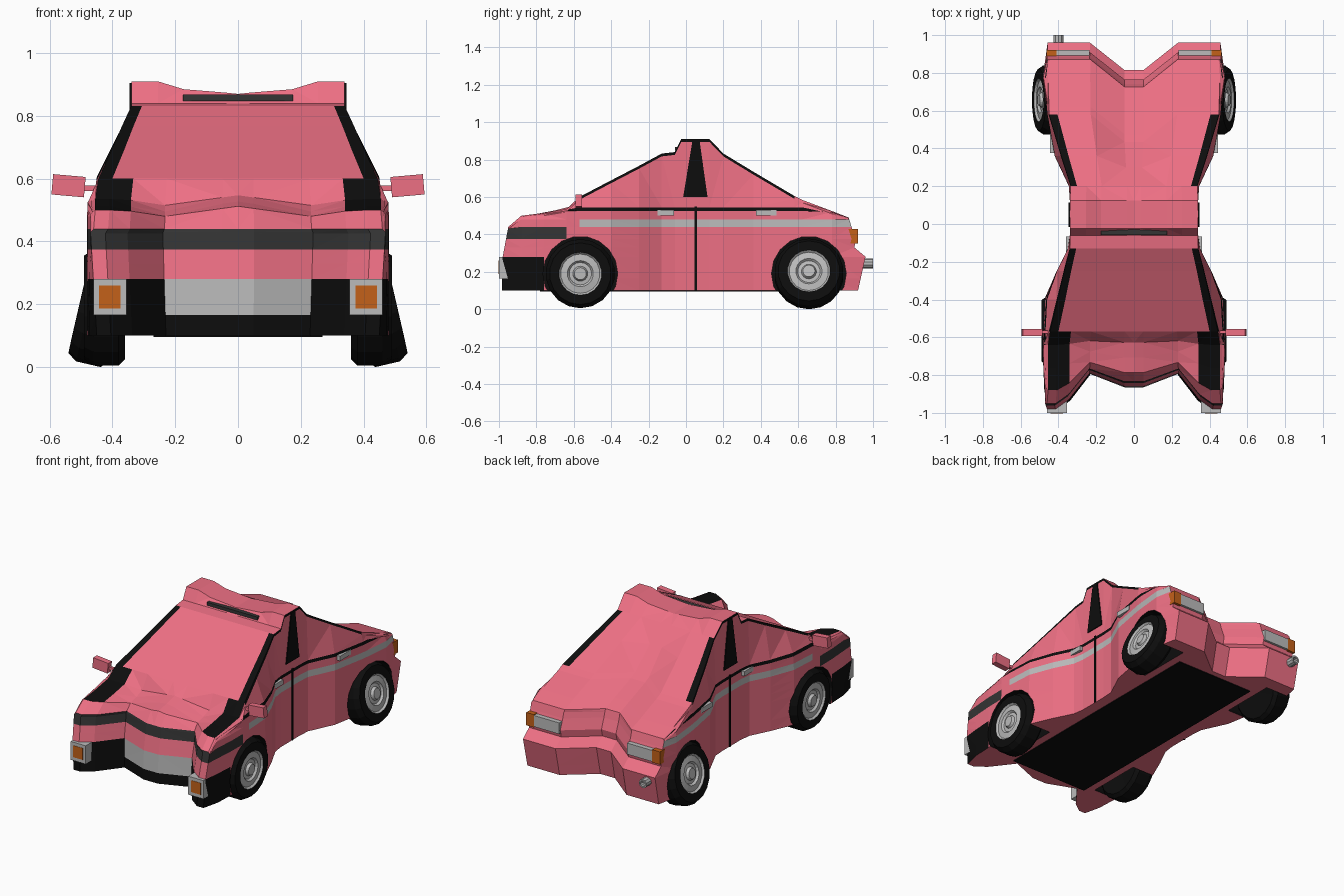
import bpy, bmesh, math
from mathutils import Matrix, Vector

if "Cube" in bpy.data.objects:
    bpy.data.objects.remove(bpy.data.objects["Cube"])

def mat(name, c):
    m = bpy.data.materials.new(name)
    m.diffuse_color = (*c, 1)
    m.use_nodes = True
    m.node_tree.nodes["Principled BSDF"].inputs["Base Color"].default_value = m.diffuse_color
    return m

RED, BLACK, DARK, GREY, ORANGE = range(5)
MATS = [mat("paint", (0.85, 0.16, 0.23)), mat("black", (0.004, 0.004, 0.004)),
        mat("dark trim", (0.035, 0.035, 0.035)), mat("silver", (0.5, 0.5, 0.5)),
        mat("amber", (0.55, 0.12, 0.01))]

def finish(bm, name, mats):
    bmesh.ops.recalc_face_normals(bm, faces=bm.faces)
    me = bpy.data.meshes.new(name)
    bm.to_mesh(me)
    bm.free()
    for m in mats:
        me.materials.append(m)
    ob = bpy.data.objects.new(name, me)
    bpy.context.collection.objects.link(ob)
    return ob

def box(name, lo, hi, m, rot=None):
    bm = bmesh.new()
    bmesh.ops.create_cube(bm, size=1)
    lo, hi = Vector(lo), Vector(hi)
    M = Matrix.Translation((lo + hi) / 2) @ (rot or Matrix()) @ Matrix.Diagonal((*(hi - lo), 1))
    bm.transform(M)
    return finish(bm, name, [MATS[m]])

def interp(t, pts):
    if t <= pts[0][0]:
        return pts[0][1]
    for (a, u), (b, v) in zip(pts, pts[1:]):
        if t <= b:
            return u + (v - u) * (t - a) / (b - a)
    return pts[-1][1]

# Body stations: y, top height, half widths at sill, belt and top
ST = [(-.98, .44, .45, .47, .46), (-.88, .50, .475, .47, .455), (-.76, .515, .48, .48, .455),
      (-.64, .535, .485, .48, .455), (-.57, .60, .485, .475, .445), (-.4, .689, .475, .465, .404),
      (-.25, .767, .41, .41, .37), (-.13, .832, .35, .35, .34), (-.06, .84, .34, .34, .34),
      (-.025, .91, .34, .34, .34), (.05, .91, .34, .34, .34), (.125, .91, .34, .34, .34),
      (.2, .832, .345, .345, .335), (.36, .735, .42, .42, .385), (.58, .605, .46, .46, .45),
      (.62, .585, .465, .465, .45), (.78, .525, .485, .48, .455), (.87, .49, .455, .46, .45)]
LV = [.1, .165, .28, .33, .375, .44, .48, .525, .545]      # trim heights
FR = [-1, -.9, -.75, -.51, -.11, 0, .11, .51, .75, .9, 1]  # columns across
I, J, K = len(ST) - 1, len(LV) + 1, len(FR) - 1
FRONT_IN = [(0, .12), (.11, .12), (.51, .19), (.75, .05), (.9, 0)]
REAR_IN = [(.11, .145), (.51, 0)]
FRONT_Y = [(.1, -.985), (.28, -.98), (.44, -.95)]
REAR_Y = [(.1, .92), (.28, .96), (.33, .90), (.375, .91), (.44, .885), (.49, .87)]

def point(i, j, k):
    y, top, wl, wb, wt = ST[i]
    f = FR[k]
    a = abs(f)
    z = top if j == J else min((LV + [top - .015])[j], top - .002 * (J - j))
    w = wt if j == J else interp(z, [(.1, wl), (min(.53, top - .01), wb), (top, wt)])
    if i == 0:
        y = interp(z, FRONT_Y)
    if i == I:
        y = interp(z, REAR_Y)
    if j == J and 9 <= i <= 11:        # sunken roof middle
        z -= interp(a, [(0, .04), (.11, .036), (.51, .025), (.53, 0)])
    if j == J and 1 <= i <= 3:         # hood ridge
        z += interp(a, [(0, .012), (.51, -.02), (.8, 0)])
    y += interp(a, FRONT_IN) * min(1, max(0, (-.6 - y) / .36))
    y -= interp(a, REAR_IN) * min(1, max(0, (y - .2) / .38))
    return (w * f, y, z)

def body_mat(side, i, j, k):
    y = ST[i][0]
    a = abs(FR[k] + FR[min(k + 1, K)]) / 2
    if side == "front":
        if j < 2:
            return GREY if j == 1 and a < .5 else BLACK
        return DARK if j >= 4 else RED
    if side == "side":
        if y < -.8 and j < 2:
            return BLACK
        if y < -.65:
            return DARK if j == 4 else RED
        if j == 5 and y > -.6:
            return GREY
        if j == 7 or (j == J - 1 and -.6 < y < .57):
            return BLACK
    if side == "top":
        if a > .9 and (-.6 < y < -.14 or .19 < y < .57):
            return BLACK
        if a > .75 and -.9 < y < -.6:
            return BLACK
    return RED

# Car body: a box lattice mapped onto the stations
bm = bmesh.new()
vs = {}
def V(i, j, k):
    if (i, j, k) not in vs:
        vs[i, j, k] = bm.verts.new(point(i, j, k))
    return vs[i, j, k]
def quad(side, i, j, k, di, dj, dk):
    a, b = [d for d in ((di, 0, 0), (0, dj, 0), (0, 0, dk)) if any(d)]
    c = [(0, 0, 0), a, tuple(p + q for p, q in zip(a, b)), b]
    f = bm.faces.new([V(i + d[0], j + d[1], k + d[2]) for d in c])
    f.material_index = body_mat(side, i, j, k)
for i in range(I):
    for k in range(K):
        quad("top", i, J, k, 1, 0, 1)
        quad("floor", i, 0, k, 1, 0, 1)
    for j in range(J):
        quad("side", i, j, 0, 1, 1, 0)
        quad("side", i, j, K, 1, 1, 0)
for j in range(J):
    for k in range(K):
        quad("front", 0, j, k, 0, 1, 1)
        quad("rear", I, j, k, 0, 1, 1)
bmesh.ops.triangulate(bm, faces=bm.faces)
body = finish(bm, "car_body", MATS)

# Wheel positions: y, z, centre x, camber
WHEELS = [("front", -.565, .19, .425, 0.0), ("rear", .657, .19, .44, math.radians(13))]

# Wheel wells cut from the body
for name, y, z, x, cam in WHEELS:
    for s in (-1, 1):
        bm = bmesh.new()
        bmesh.ops.create_cone(bm, cap_ends=True, segments=18, radius1=.2, radius2=.2, depth=.3)
        bm.transform(Matrix.Translation((s * .47, y, z)) @ Matrix.Rotation(math.pi / 2, 4, 'Y'))
        for f in bm.faces:
            f.material_index = BLACK
        cut = finish(bm, "well_cutter", MATS)
        cut.hide_render = True
        md = body.modifiers.new("well", 'BOOLEAN')
        md.operation, md.solver, md.object = 'DIFFERENCE', 'EXACT', cut
        bpy.context.view_layer.objects.active = body
        bpy.ops.object.modifier_apply(modifier=md.name)
        bpy.data.objects.remove(cut)

# Wheels: lathed tyre and hub
TYRE = [(-.06, 0), (-.065, .165), (-.045, .185), (.035, .185), (.065, .165), (.066, .115)]
HUB = [(.066, .115), (.055, .105), (.06, .07), (.048, .06), (.05, .04), (.066, .032), (.066, 0)]
def lathe(name, prof, M, m, n=18):
    bm = bmesh.new()
    p = [bm.verts.new((x, 0, r)) for x, r in prof]
    e = [bm.edges.new(q) for q in zip(p, p[1:])]
    bmesh.ops.spin(bm, geom=p + e, cent=(0, 0, 0), axis=(1, 0, 0), angle=math.tau, steps=n)
    bmesh.ops.remove_doubles(bm, verts=bm.verts, dist=1e-4)
    bm.transform(M)
    finish(bm, name, [MATS[m]])
for name, y, z, x, cam in WHEELS:
    for s in (0, 1):
        M = (Matrix.Rotation(math.pi * s, 4, 'Z') if s else Matrix())
        M = Matrix.Translation((-x if s else x, y, z)) @ M @ Matrix.Rotation(-cam, 4, 'Y')
        lathe(name + "_tyre", TYRE, M, BLACK)
        lathe(name + "_hub", HUB, M, GREY)

def belt_width(y):
    return interp(y, [(r[0], r[3]) for r in ST])

# Paired details on both sides
def pair(name, lo, hi, m, tilt=0):
    for s in (-1, 1):
        a, b = sorted((lo[0] * s, hi[0] * s))
        box(name, (a, *lo[1:]), (b, *hi[1:]), m, Matrix.Rotation(-tilt * s, 4, 'Y'))
pair("headlight_frame", (.355, -1, .165), (.46, -.88, .28), GREY)
pair("headlight_lens", (.375, -1.002, .187), (.443, -.9, .26), ORANGE)
pair("tail_light", (.235, .82, .355), (.41, .92, .425), GREY)
pair("tail_indicator", (.41, .82, .35), (.463, .92, .43), ORANGE)
pair("mirror", (.488, -.592, .545), (.592, -.555, .61), RED, math.radians(5))
pair("mirror_arm", (.43, -.58, .56), (.495, -.565, .578), RED)
for y in (-.12, .43):
    w = belt_width(y)
    pair("door_handle", (w - .04, y - .055, .5), (w + .012, y + .055, .53), GREY)
pair("door_gap", (.33, .046, .1), (.345, .058, .55), BLACK)

# Centre pillars
for s in (-1, 1):
    bm = bmesh.new()
    rings = [[bm.verts.new((s * x, y, z)) for y, z in ((-.015, .6), (.115, .6), (.072, .905), (.035, .905))]
             for x in (.32, .346)]
    bm.faces.new(rings[0])
    bm.faces.new(rings[1])
    for n in range(4):
        o = (n + 1) % 4
        bm.faces.new((rings[0][n], rings[0][o], rings[1][o], rings[1][n]))
    finish(bm, "centre_pillar", [MATS[BLACK]])

# Roof slot, floor panel, exhaust
box("roof_slot", (-.175, -.058, .848), (.175, -.03, .868), DARK)
box("floor_panel", (-.27, -.78, .095), (.27, .74, .102), BLACK)
lathe("exhaust", [(-.08, 0), (-.08, .027), (.03, .027), (.03, .018), (0, .018), (0, 0)],
      Matrix.Translation((-.4, .97, .245)) @ Matrix.Rotation(math.pi / 2, 4, 'Z'), GREY, 10)
